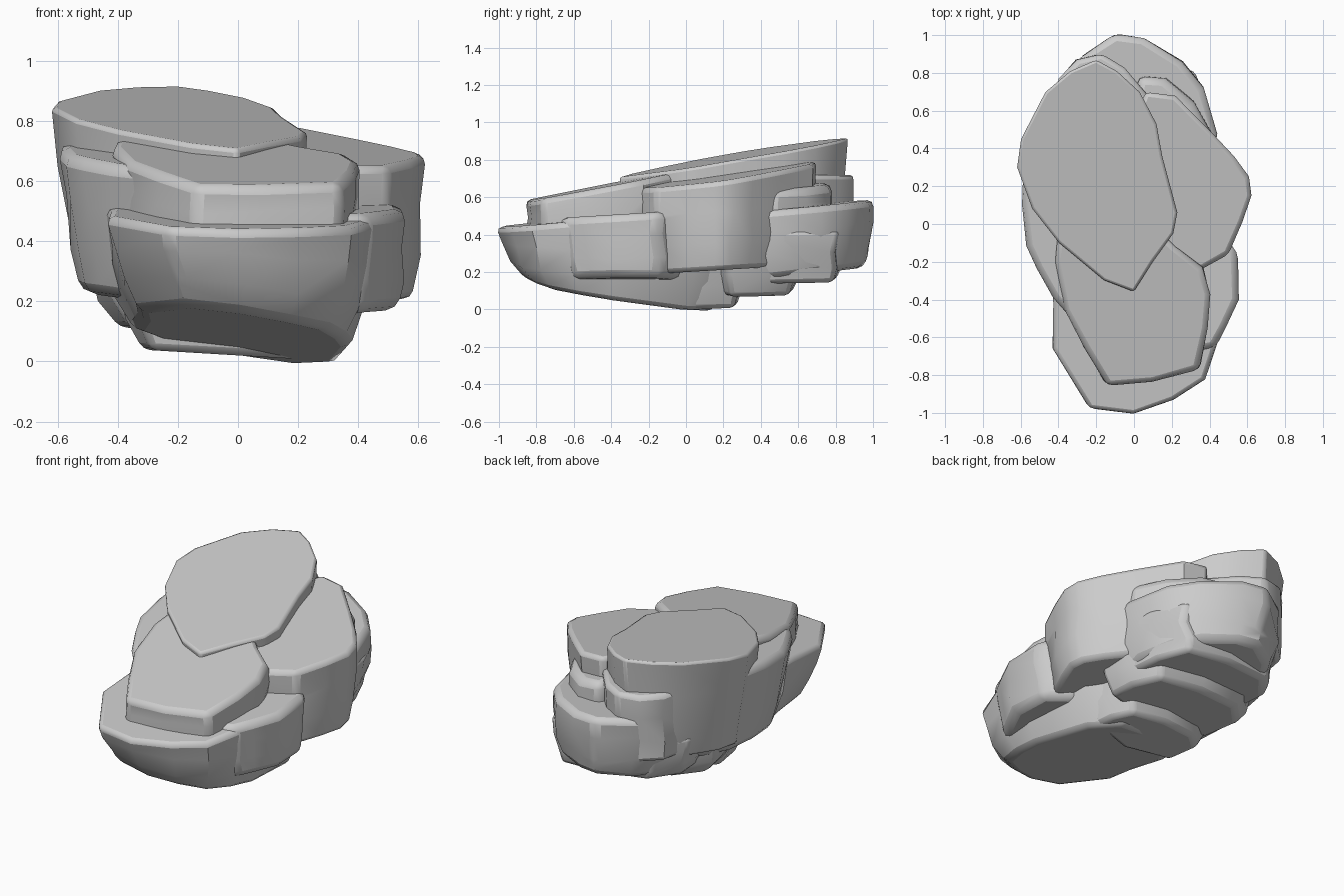
import bpy, bmesh, math, random
from mathutils import Vector

random.seed(4)
cube = bpy.data.objects.get("Cube")
if cube:
    bpy.data.objects.remove(cube)

# Stone material
stone = bpy.data.materials.new("stone_grey")
stone.use_nodes = True
grey = (0.6, 0.6, 0.6, 1)
stone.diffuse_color = grey
stone.node_tree.nodes["Principled BSDF"].inputs["Base Color"].default_value = grey


def plane_z(p, x, y):
    return p[0] + p[1] * x + p[2] * y


def slab(name, outline, top, bottom, taper=0.85, shift=(0, 0), bevel=0.025, rough=0.012, belly=0.55):
    """Rock layer: an outline lofted between two tilted planes, narrowing downwards."""
    n = len(outline)
    cx = sum(p[0] for p in outline) / n
    cy = sum(p[1] for p in outline) / n
    bm = bmesh.new()
    rings = []
    for t in (0, 0.3, 0.65, 1):
        # Widen quickly above the underside, then stay nearly upright
        k = t ** belly
        s = taper + (1 - taper) * k
        ring = []
        for x, y in outline:
            px = cx + (x - cx) * s + shift[0] * (1 - k)
            py = cy + (y - cy) * s + shift[1] * (1 - k)
            z = plane_z(bottom, px, py) * (1 - t) + plane_z(top, px, py) * t
            v = Vector((px, py, z))
            if 0 < t < 1:
                v += Vector([random.uniform(-rough, rough) for _ in range(3)])
            ring.append(bm.verts.new(v))
        rings.append(ring)
    for low, high in zip(rings, rings[1:]):
        for i in range(n):
            j = (i + 1) % n
            bm.faces.new((low[i], low[j], high[j], high[i]))
    bm.faces.new(rings[0][::-1])
    bm.faces.new(rings[-1])
    bmesh.ops.recalc_face_normals(bm, faces=bm.faces)
    mesh = bpy.data.meshes.new(name)
    bm.to_mesh(mesh)
    bm.free()
    mesh.materials.append(stone)
    ob = bpy.data.objects.new(name, mesh)
    bpy.context.collection.objects.link(ob)
    mod = ob.modifiers.new("worn_edges", "BEVEL")
    mod.width = bevel
    mod.segments = 2
    mod.limit_method = 'ANGLE'
    mod.angle_limit = math.radians(40)
    bpy.ops.object.select_all(action='DESELECT')
    ob.select_set(True)
    bpy.context.view_layer.objects.active = ob
    bpy.ops.object.shade_smooth_by_angle(angle=math.radians(35))
    return ob


# Highest sheet, sloping to the front, its left side running far down
slab("top_sheet", [(-.2, .87), (-.09, .81), (.03, .7), (.12, .53), (.15, .36), (.23, .06), (.21, -.05),
                   (.1, -.2), (0, -.36), (-.16, -.3), (-.4, -.1), (-.54, .08), (-.62, .3), (-.6, .45),
                   (-.47, .7), (-.34, .81)],
     (.765, -.05, .163), (.27, 0, .05), taper=.86, shift=(.02, 0), bevel=.015, belly=.7)

# Front step under the top sheet
slab("front_sheet", [(-.14, -.86), (.1, -.84), (.34, -.77), (.39, -.55), (.405, -.37), (.36, -.23), (.22, -.12),
                     (0, .1), (-.4, 0), (-.42, -.2), (-.37, -.46), (-.26, -.66)],
     (.745, -.02, .19), (.38, 0, .05), taper=.96, bevel=.03)

# Right shoulder
slab("right_shoulder", [(.06, .7), (.22, .68), (.4, .5), (.53, .36), (.61, .25), (.625, .15), (.575, .01),
                        (.5, -.16), (.36, -.24), (0, -.2), (-.1, .3)],
     (.705, -.07, .13), (.2, 0, .06), taper=.86, shift=(-.01, -.01))

# Broken slope between the shoulder and the back block
slab("back_right_slope", [(.02, .78), (.16, .77), (.32, .64), (.42, .46), (.3, .3), (0, .4)],
     (.68, -.1, 0), (.4, 0, 0), taper=1.06, bevel=.04)

# Left flank, with a rounded underside
slab("left_flank", [(-.59, .35), (-.6, .1), (-.575, -.12), (-.52, -.24), (-.43, -.4), (-.3, -.55), (.1, -.3),
                    (.1, .5), (-.3, .7), (-.5, .55)],
     (.7, 0, .11), (.2, -.05, .04), taper=.8, shift=(.03, .02), belly=.75, bevel=.04)

# Back blocks
slab("back_block", [(-.28, .89), (-.1, 1.005), (.05, .985), (.25, .86), (.37, .72), (.445, .48), (.4, .2),
                    (-.3, .2), (-.4, .7)],
     (.5, -.02, .085), (.11, 0, .12), taper=.84, bevel=.035, rough=.02)
slab("back_left_step", [(-.4, .77), (-.3, .87), (-.17, .9), (-.05, .83), (.1, .65), (-.1, .3), (-.45, .5)],
     (.72, 0, 0), (.32, 0, 0), taper=.94)

# Broad prow at the lower front
slab("front_prow", [(-.24, -.985), (0, -1.015), (.21, -.94), (.38, -.83), (.45, -.62), (.48, -.4), (.42, .1),
                    (.25, .3), (-.25, .25), (-.46, -.1), (-.43, -.42), (-.44, -.66)],
     (.54, -.02, .1), (.035, -.13, -.15), taper=.76, shift=(0, .02), bevel=.03, belly=.52)

# Right front wedge, blending down into the prow
slab("right_wedge", [(.55, -.14), (.56, -.4), (.49, -.55), (.43, -.66), (.25, -.7), (.1, -.1), (.4, 0)],
     (.53, 0, .06), (.13, .08, 0), taper=.88, shift=(-.01, .02), bevel=.04, belly=.7)

# Stepped ledges on the underside: front, back, height, half width, taper
ledges = [(0, .3, .02, .38, .76), (.2, .6, .09, .46, .78), (.4, .82, .16, .42, .86)]
for i, (y0, y1, z, w, taper) in enumerate(ledges):
    slab(f"under_ledge_{i + 1}", [(w, y0), (w * .97, (y0 + y1) / 2), (w * .75, y1), (0, y1 + .02),
                                  (-w * .75, y1 - .03), (-w * 1.1, (y0 + y1) / 2), (-w, y0 - .1), (0, y0 - .15)],
         (.42, 0, 0), (z, -.06, 0), taper=taper, rough=.02)
